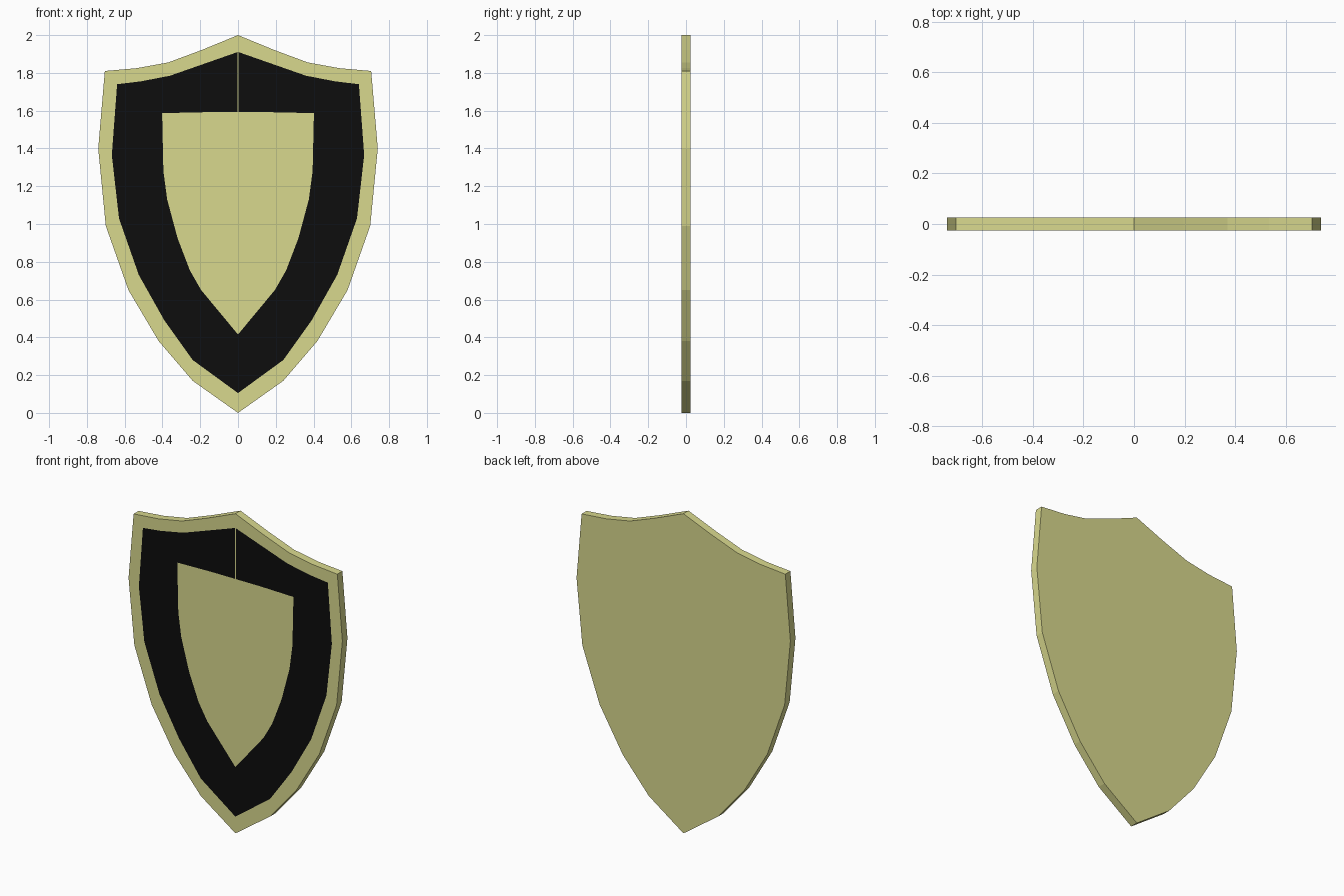
import bpy
import bmesh

if "Cube" in bpy.data.objects:
    bpy.data.objects.remove(bpy.data.objects["Cube"])

T = 0.025  # half thickness of the shield


def material(name, color):
    m = bpy.data.materials.new(name)
    m.diffuse_color = (*color, 1)
    m.use_nodes = True
    m.node_tree.nodes["Principled BSDF"].inputs["Base Color"].default_value = m.diffuse_color
    return m


def plate(name, outline, y, depth, mat):
    """Flat polygon in the xz plane facing -y, optionally extruded to +y."""
    bm = bmesh.new()
    face = bm.faces.new([bm.verts.new((x, y, z)) for x, z in outline])
    face.normal_update()
    if face.normal.y > 0:
        face.normal_flip()
    if depth:
        back = bmesh.ops.extrude_face_region(bm, geom=[face], use_keep_orig=True)
        verts = [g for g in back["geom"] if isinstance(g, bmesh.types.BMVert)]
        bmesh.ops.translate(bm, verts=verts, vec=(0, depth, 0))
        bmesh.ops.recalc_face_normals(bm, faces=bm.faces[:])
    mesh = bpy.data.meshes.new(name)
    bm.to_mesh(mesh)
    bm.free()
    mesh.materials.append(mat)
    obj = bpy.data.objects.new(name, mesh)
    bpy.context.collection.objects.link(obj)
    return obj


gold = material("pale_gold", (0.69, 0.69, 0.27))
black = material("black", (0.004, 0.004, 0.004))

# Shield body: right half of the outline from top peak to bottom tip
half = [(0, 2), (0.195, 1.92), (0.37, 1.855), (0.535, 1.825), (0.705, 1.81),
        (0.74, 1.40), (0.70, 0.99), (0.58, 0.65), (0.42, 0.38), (0.24, 0.17), (0, 0)]
outline = half + [(-x, z) for x, z in half[-2:0:-1]]
plate("shield_body", outline, -T, 2 * T, gold)

# Black band lying on the front, open by a hairline seam at the top centre
G = 0.003
outer = [(G, 1.91), (0.36, 1.785), (0.515, 1.755), (0.64, 1.74), (0.668, 1.365),
         (0.63, 1.03), (0.525, 0.73), (0.39, 0.49), (0.24, 0.28), (0, 0.105)]
inner = [(0, 0.415), (0.195, 0.65), (0.255, 0.755), (0.32, 0.925), (0.375, 1.13),
         (0.395, 1.28), (0.402, 1.587), (0.17, 1.592), (G, 1.592)]
band = plate("front_band", outer + inner, -T - 0.001, 0, black)
band.modifiers.new("mirror", 'MIRROR').use_axis[0] = True
